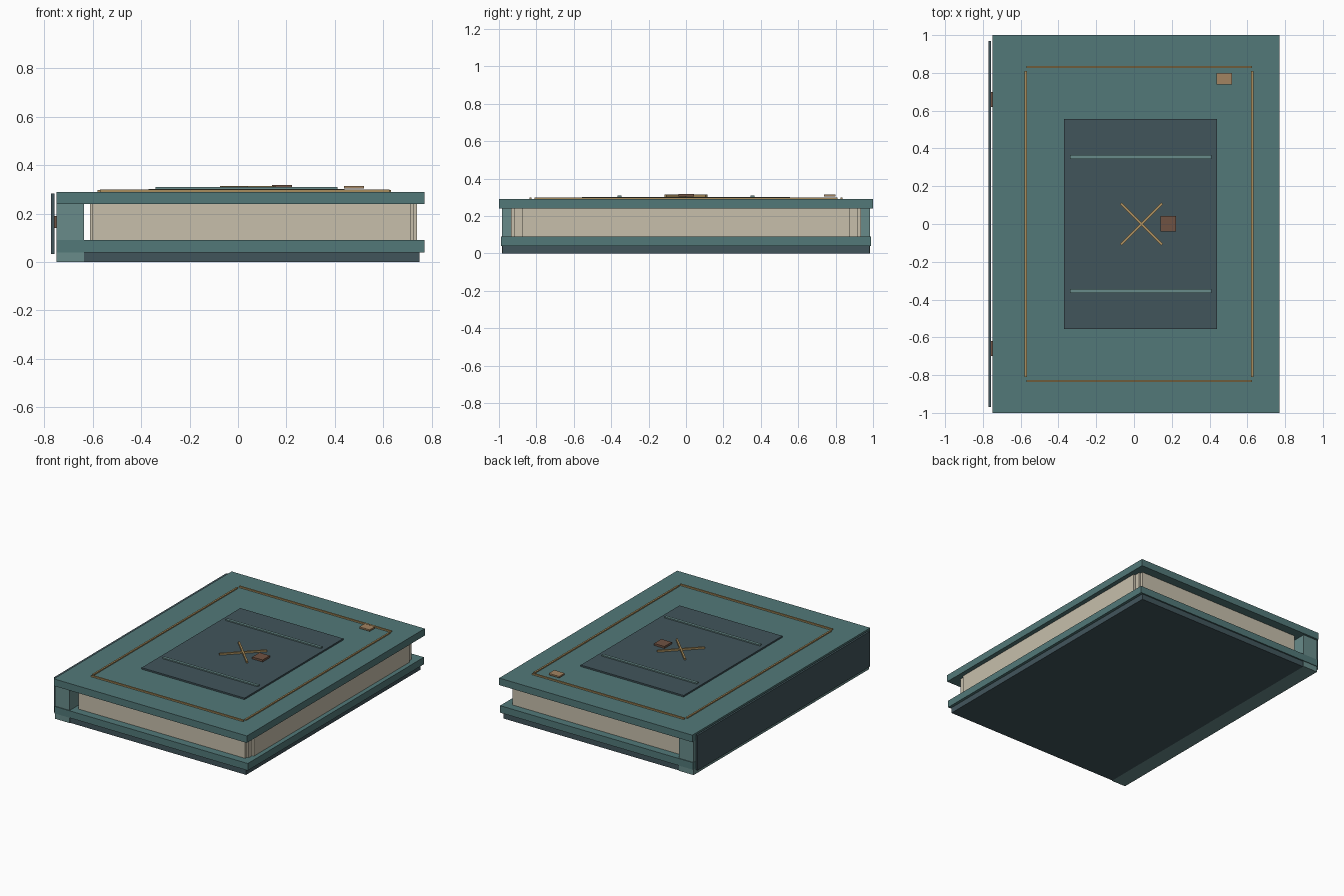
import bpy
import math

if "Cube" in bpy.data.objects:
    bpy.data.objects.remove(bpy.data.objects["Cube"])


def material(name, rgb):
    m = bpy.data.materials.new(name)
    m.diffuse_color = (*rgb, 1)
    m.use_nodes = True
    m.node_tree.nodes["Principled BSDF"].inputs["Base Color"].default_value = m.diffuse_color
    return m


TEAL = material("teal cloth", (0.085, 0.19, 0.19))
LIGHT = material("light teal", (0.14, 0.26, 0.255))
DARK = material("dark slate", (0.053, 0.09, 0.105))
PAPER = material("paper", (0.57, 0.52, 0.41))
GOLD = material("gold trim", (0.40, 0.27, 0.11))
BRASS = material("brass", (0.36, 0.23, 0.12))
BROWN = material("brown", (0.16, 0.085, 0.055))


def box(name, x, y, z, mat, turn=0):
    """Box from (min, max) ranges, optionally turned about its own z axis."""
    bpy.ops.mesh.primitive_cube_add(size=1)
    o = bpy.context.object
    o.name = name
    o.location = [(a + b) / 2 for a, b in (x, y, z)]
    o.scale = [b - a for a, b in (x, y, z)]
    o.rotation_euler.z = turn
    o.data.materials.append(mat)
    return o


# Covers, base and spine
box("front_cover", (-0.75, 0.77), (-1, 1), (0.24, 0.29), TEAL)
box("back_cover", (-0.75, 0.77), (-0.99, 0.99), (0.04, 0.09), TEAL)
box("base_board", (-0.636, 0.75), (-0.98, 0.98), (0, 0.04), DARK)
box("spine", (-0.749, -0.635), (-0.985, 0.985), (0, 0.289), LIGHT)
box("spine_plate", (-0.771, -0.757), (-0.97, 0.97), (0.033, 0.283), DARK)

# Page block with stepped edges
Z_PAGES = (0.089, 0.241)
box("page_block", (-0.61, 0.724), (-0.916, 0.916), Z_PAGES, PAPER)
box("page_fore_edge", (0.70, 0.738), (-0.876, 0.876), Z_PAGES, PAPER)
box("page_end_edges", (-0.60, 0.711), (-0.935, 0.935), Z_PAGES, PAPER)

# Inset panel on the cover
box("cover_panel", (-0.37, 0.44), (-0.555, 0.555), (0.285, 0.301), DARK)

# Parts repeated at both ends
for s, end in ((-1, "lower"), (1, "upper")):
    def span(a, b):
        return tuple(sorted((s * a, s * b)))
    box(f"{end}_frame_bar", (-0.57, 0.625), span(0.825, 0.837), (0.287, 0.30), GOLD)
    box(f"{end}_panel_stripe", (-0.34, 0.41), span(0.345, 0.365), (0.298, 0.309), LIGHT)
    box(f"{end}_spine_band", (-0.763, -0.748), span(0.62, 0.70), (0.14, 0.19), BROWN)

# Frame sides
for cx, side in ((-0.573, "left"), (0.626, "right")):
    box(f"{side}_frame_bar", (cx - 0.006, cx + 0.006), (-0.81, 0.81), (0.287, 0.298), GOLD)

# Crossed bars in the panel centre
for k, side in ((1, "first"), (-1, "second")):
    box(f"{side}_cross_bar", (-0.115, 0.195), (-0.006, 0.006), (0.302, 0.314),
        GOLD, k * math.pi / 4)

# Small clasp blocks
box("panel_block", (0.14, 0.222), (-0.04, 0.042), (0.303, 0.317), BROWN)
box("corner_plate", (0.438, 0.52), (0.738, 0.80), (0.303, 0.314), BRASS)
